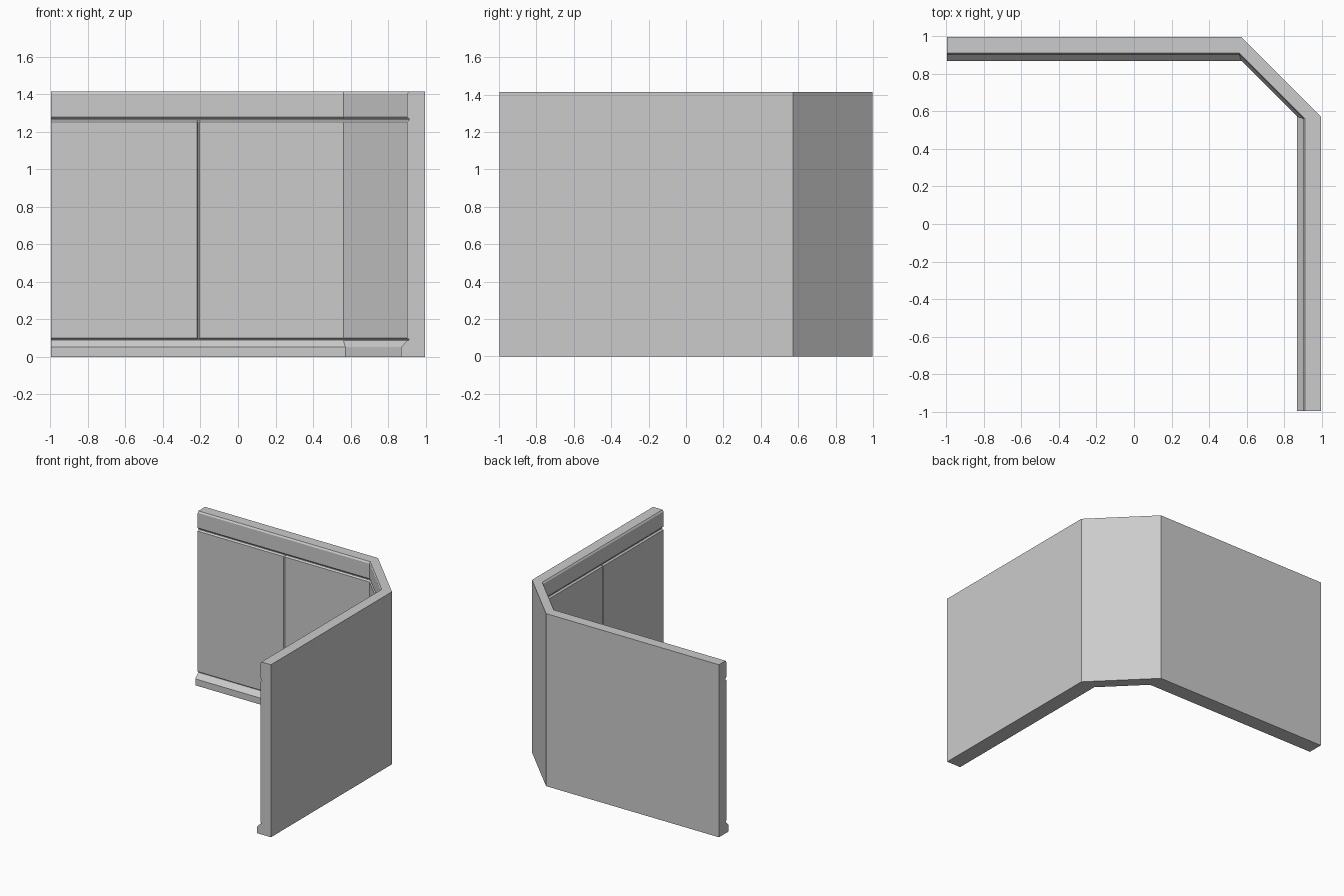
import bpy, bmesh

if "Cube" in bpy.data.objects:
    bpy.data.objects.remove(bpy.data.objects["Cube"])

# wall cross-section: (depth from the outer face, height, belongs to panel)
PROFILE = [
    (0.000, 0.000, False), (0.127, 0.000, False), (0.127, 0.053, False),  # plinth
    (0.095, 0.086, False),                                              # plinth slope
    (0.085, 0.090, False), (0.085, 0.093, True), (0.095, 0.100, True),  # lower groove
    (0.095, 1.252, True), (0.083, 1.262, True),                         # panel top bevel
    (0.083, 1.267, False), (0.095, 1.279, False),                       # upper groove
    (0.095, 1.402, False), (0.086, 1.415, False),                       # top band
    (0.000, 1.415, False),
]
CORNER, SEAM, W = 0.572, -0.212, 0.006
# positions along one leg: (coordinate, is panel seam)
STATIONS = [(-0.997, False), (SEAM - W, False), (SEAM, True),
            (SEAM + W, False), (CORNER, False)]


def section(along, seam):
    """Points of the wall profile at one station: (along, outward, z)."""
    pts = []
    for d, z, panel in PROFILE:
        depth = min(d, 0.085) if seam and panel else d
        shift = 0.01 if along == CORNER and d > 0 and z > 0.08 else 0
        pts.append((along - shift, 0.997 - depth, z))
    return pts


bm = bmesh.new()
rings = []
# back leg, then the side leg mirrored about the corner diagonal
for a, s in STATIONS:
    rings.append([bm.verts.new((x, y, z)) for x, y, z in section(a, s)])
for a, s in reversed(STATIONS):
    rings.append([bm.verts.new((y, x, z)) for x, y, z in section(a, s)])

n = len(PROFILE)
for r0, r1 in zip(rings, rings[1:]):
    for i in range(n):
        j = (i + 1) % n
        bm.faces.new((r0[i], r0[j], r1[j], r1[i]))
bm.faces.new(rings[0])
bm.faces.new(rings[-1])
bmesh.ops.recalc_face_normals(bm, faces=bm.faces)

mesh = bpy.data.meshes.new("corner_wall")
bm.to_mesh(mesh)
bm.free()
bpy.context.collection.objects.link(bpy.data.objects.new("corner_wall", mesh))
